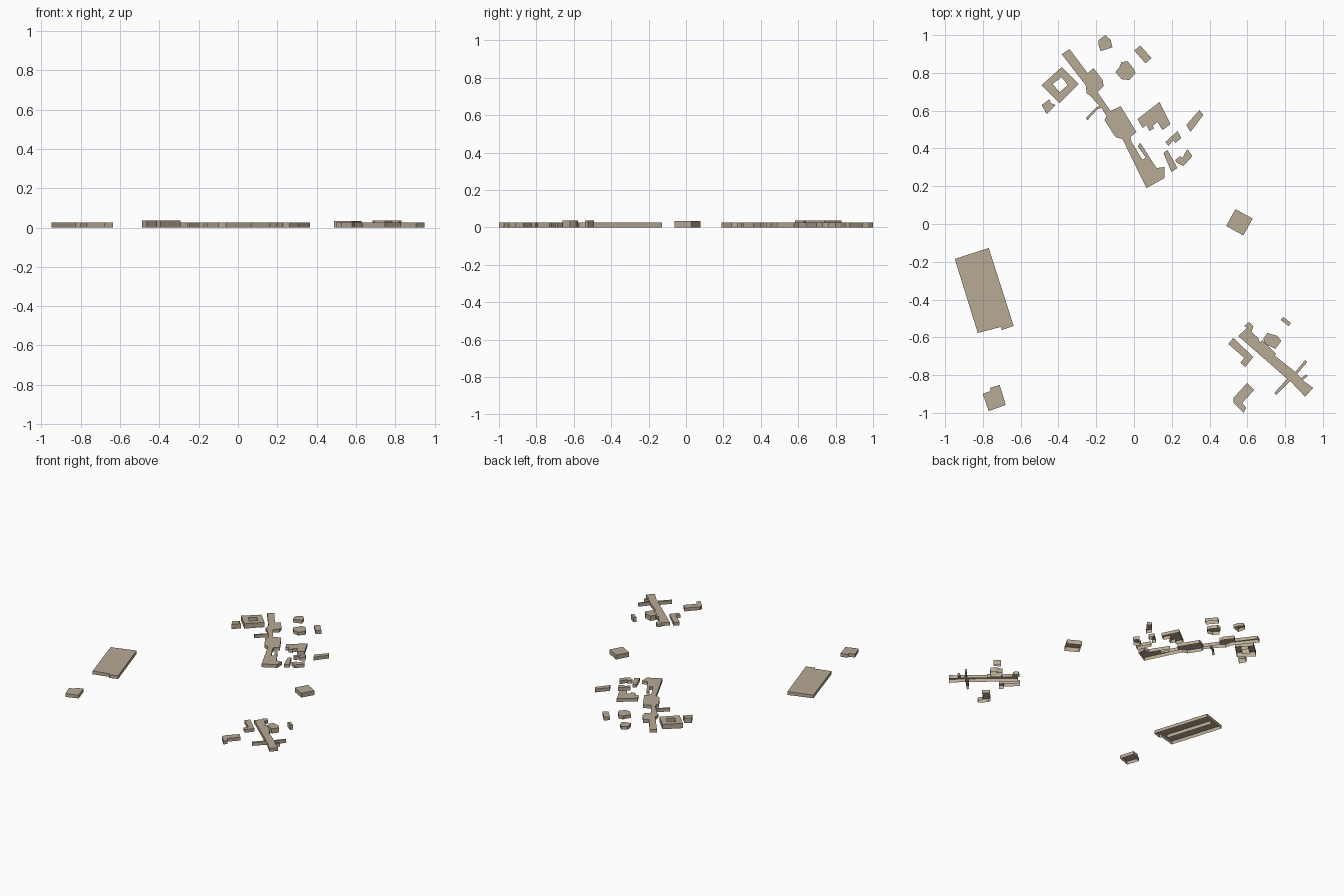
import bpy, math
from mathutils import Vector

LOW, MID, TALL = 0.025, 0.033, 0.037   # eave heights


def ccw(pts):
    area = sum(a[0] * b[1] - b[0] * a[1] for a, b in zip(pts, pts[1:] + pts[:1]))
    return pts if area > 0 else pts[::-1]


def building(name, pts, h=LOW, court=None):
    """Open-bottomed shell: walls round an outline plus a flat roof."""
    pts = ccw(pts)
    n = len(pts)
    verts = [(x, y, 0) for x, y in pts] + [(x, y, h) for x, y in pts]
    faces = [(i, (i + 1) % n, n + (i + 1) % n, n + i) for i in range(n)]
    if court:
        # inner courtyard ring with the same corner count as the outline
        court = ccw(court)
        verts += [(x, y, 0) for x, y in court] + [(x, y, h) for x, y in court]
        for i in range(n):
            j = (i + 1) % n
            faces.append((2 * n + j, 2 * n + i, 3 * n + i, 3 * n + j))
            faces.append((n + i, n + j, 3 * n + j, 3 * n + i))
    else:
        faces.append(tuple(range(n, 2 * n)))
    mesh = bpy.data.meshes.new(name)
    mesh.from_pydata(verts, [], faces)
    mesh.update()
    ob = bpy.data.objects.new(name, mesh)
    bpy.context.collection.objects.link(ob)
    mat = bpy.data.materials.get("stone") or bpy.data.materials.new("stone")
    mat.diffuse_color = (0.48, 0.40, 0.30, 1)
    mesh.materials.append(mat)
    return ob


def rect(cx, cy, length, width, deg):
    """Corners of a rotated rectangle, long side at deg from +x."""
    u = Vector((math.cos(math.radians(deg)), math.sin(math.radians(deg))))
    v = Vector((-u.y, u.x))
    return [tuple(Vector((cx, cy)) + u * (a * length / 2) + v * (b * width / 2))
            for a, b in ((-1, -1), (1, -1), (1, 1), (-1, 1))]


# North group: long main range with side wings
building("north_main_range", [
    (-.383, .899), (-.341, .926), (-.246, .799), (-.214, .825), (-.166, .762),
    (-.161, .73), (-.193, .698), (-.124, .598), (-.071, .624), (.013, .487),
    (-.019, .46), (-.013, .434), (.045, .339), (.061, .354), (.019, .413),
    (.034, .429), (.119, .296), (.161, .302), (.161, .243), (.066, .19),
    (.04, .243), (-.061, .45), (-.098, .46), (-.156, .55), (-.145, .571),
    (-.172, .614), (-.193, .608), (-.246, .55), (-.256, .561), (-.198, .619),
    (-.182, .624), (-.235, .682), (-.25, .69), (-.256, .735)])

# Courtyard block and its neighbour
building("courtyard_block", [(-.383, .831), (-.293, .741), (-.394, .64), (-.489, .735)],
         TALL, [(-.383, .778), (-.351, .735), (-.394, .698), (-.431, .741)])
building("courtyard_annex", [(-.489, .63), (-.447, .661), (-.441, .64),
                             (-.415, .63), (-.462, .582)], TALL)

# North group: detached houses
building("north_lodge", [(-.188, .974), (-.151, 1.0), (-.124, .974),
                         (-.114, .936), (-.177, .915), (-.188, .95)])
building("north_house", rect(.047, .898, .09, .042, -49))
building("octagon_house", [(-.066, .857), (-.034, .862), (-.003, .825), (.008, .799),
                           (-.024, .762), (-.066, .767), (-.098, .804), (-.077, .831)])
building("north_hall", [(.019, .556), (.135, .646), (.193, .529), (.151, .497),
                        (.124, .54), (.098, .519), (.108, .508), (.082, .492),
                        (.066, .524), (.045, .508)])

# North group: east cluster of small houses
building("east_house", [(.277, .524), (.346, .603), (.367, .577), (.299, .487)])
building("east_corner_house", [(.166, .434), (.23, .492), (.251, .455),
                               (.219, .429), (.209, .444), (.182, .413)])
building("east_row_house", [(.156, .376), (.177, .392), (.23, .296), (.198, .275)])
building("east_notched_house", [(.219, .339), (.246, .36), (.256, .35),
                                (.283, .397), (.309, .36), (.262, .307), (.225, .325)])

# Lone square pavilion
building("square_pavilion", rect(.558, .009, .104, .102, -29), MID)

# West side: large shed with inner partition, and a small outbuilding
building("large_shed", [(-.949, -.185), (-.769, -.127), (-.637, -.54),
                        (-.7, -.561), (-.706, -.545), (-.827, -.577)])
building("shed_partition", rect(-.797, -.355, .36, .003, -72.5), LOW - .001)
building("west_outbuilding", [(-.801, -.899), (-.758, -.884), (-.764, -.868),
                              (-.711, -.852), (-.679, -.958), (-.769, -.99)])

# South-east group: main range with thin cross wings
building("south_main_range", [
    (.552, -.593), (.598, -.55), (.584, -.54), (.61, -.519), (.632, -.54),
    (.622, -.571), (.658, -.604), (.666, -.627), (.679, -.614), (.753, -.688),
    (.745, -.697), (.854, -.783), (.906, -.72), (.917, -.73), (.864, -.794),
    (.885, -.815), (.912, -.797), (.92, -.805), (.893, -.827), (.948, -.868),
    (.906, -.915), (.827, -.831), (.753, -.905), (.743, -.894), (.811, -.82)])

# South-east group: detached houses
building("south_l_house", [(.499, -.635), (.526, -.603), (.632, -.704),
                           (.589, -.757), (.563, -.735), (.584, -.709)])
building("south_tall_house", [(.684, -.608), (.706, -.577), (.758, -.592),
                              (.78, -.619), (.748, -.661), (.695, -.635)], TALL)
building("south_kiosk", rect(.804, -.516, .053, .021, -38), TALL)
building("south_hooked_house", [(.526, -.921), (.6, -.841), (.637, -.878), (.573, -.947),
                                (.594, -.974), (.579, -1.0), (.526, -.945)])
